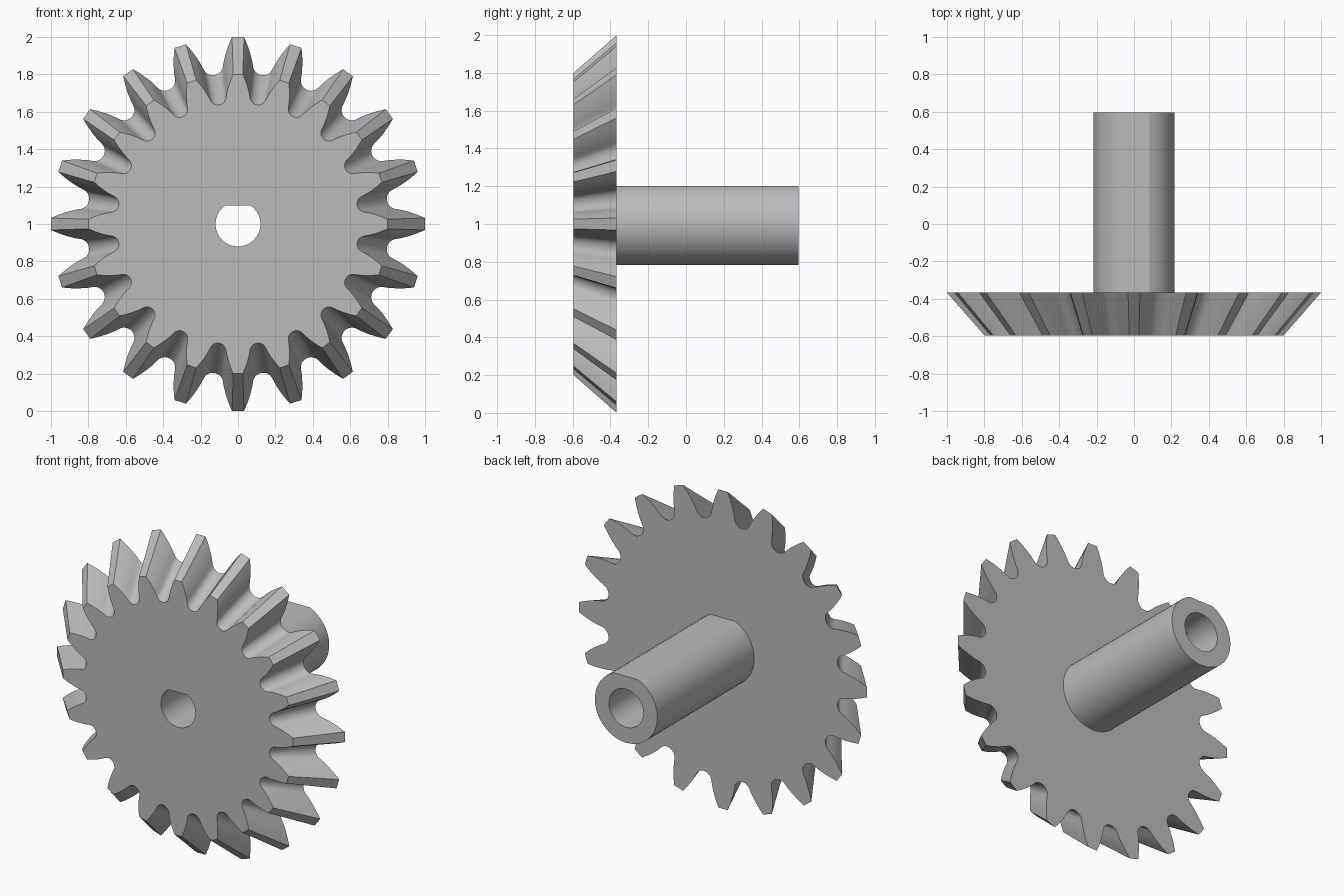
import bpy, bmesh, math

cube = bpy.data.objects.get("Cube")
if cube:
    bpy.data.objects.remove(cube)

TEETH = 20
FRONT, BACK, END, STEP = -0.595, -0.367, 0.595, 0.40   # positions along y
TAPER = 0.8                                           # front size / back size

steel = bpy.data.materials.new("plain grey")
steel.use_nodes = True
GREY = (0.5, 0.5, 0.5, 1)
steel.diffuse_color = GREY
steel.node_tree.nodes["Principled BSDF"].inputs["Base Color"].default_value = GREY


def d_outline(radius, flat, arc=56, top=8):
    """Circle cut by a flat on top; a flat equal to the radius or more leaves it round."""
    corner = math.acos(min(flat / radius, 1))
    start, sweep = math.pi / 2 + corner, 2 * (math.pi - corner)
    angles = [start + sweep * i / arc for i in range(arc)]
    angles += [math.pi / 2 - corner + 2 * corner * i / top for i in range(top)]
    return [(radius * math.cos(a), min(radius * math.sin(a), flat)) for a in angles]


def round_bore(radius, flat, arc=56, top=8):
    """Full circle with its points matched to those of the flatted bore."""
    return [(x, math.sqrt(max(radius ** 2 - x * x, 0)) if z >= flat - 1e-6 else z)
            for x, z in d_outline(radius, flat, arc, top)]


def gear_outline():
    """Curved flanks with a rounded root between each pair of teeth."""
    flank = [(0.032, 1.0), (0.051, 0.955), (0.066, 0.91), (0.076, 0.87)]
    half, root, fillet = math.pi / TEETH, 0.806, 0.055
    tooth = [(-x, z) for x, z in reversed(flank)] + flank
    for i in range(11):
        a = math.radians(-65 + 13 * i)
        u, v = fillet * math.sin(a), root + fillet * (1 - math.cos(a))
        tooth.append((u * math.cos(half) + v * math.sin(half),
                      v * math.cos(half) - u * math.sin(half)))
    points = []
    for k in range(TEETH):
        c, s = math.cos(2 * half * k), math.sin(2 * half * k)
        points += [(x * c + z * s, z * c - x * s) for x, z in tooth]
    return points


def build(name, sections):
    """Join successive (outline, y, scale) loops by walls, or by a flat face at equal y."""
    bm = bmesh.new()
    loops = []
    for outline, y, scale in sections:
        verts = [bm.verts.new((x * scale, y, 1 + z * scale)) for x, z in outline]
        edges = [bm.edges.new((v, verts[i - 1])) for i, v in enumerate(verts)]
        loops.append((verts, edges, y))
    for (va, ea, ya), (vb, eb, yb) in zip(loops, loops[1:]):
        if len(va) == len(vb):
            for i in range(len(va)):
                bm.faces.new((va[i - 1], va[i], vb[i], vb[i - 1]))
        else:
            bmesh.ops.triangle_fill(bm, edges=ea + eb, use_beauty=True, normal=(0, 1, 0))
    bmesh.ops.remove_doubles(bm, verts=bm.verts, dist=1e-5)
    bmesh.ops.recalc_face_normals(bm, faces=bm.faces)
    mesh = bpy.data.meshes.new(name)
    bm.to_mesh(mesh)
    bm.free()
    mesh.materials.append(steel)
    obj = bpy.data.objects.new(name, mesh)
    bpy.context.collection.objects.link(obj)
    bpy.ops.object.select_all(action='DESELECT')
    obj.select_set(True)
    bpy.context.view_layer.objects.active = obj
    bpy.ops.object.shade_smooth_by_angle(angle=math.radians(20))
    return obj


gear = gear_outline()
hub = d_outline(0.217, 0.2)
bore = d_outline(0.12, 0.1)
bore_round = round_bore(0.12, 0.1)

# Toothed bevel wheel, open in the middle for the shaft
build("bevel_wheel", [(bore, FRONT, 1), (gear, FRONT, TAPER),
                      (gear, BACK, 1), (hub, BACK, 1)])

# Hollow flatted shaft: round mouth at the back, flatted bore through to the front
build("shaft", [(hub, BACK, 1), (hub, END, 1), (bore_round, END, 1),
                (bore_round, STEP, 1), (bore, STEP, 1), (bore, FRONT, 1)])
